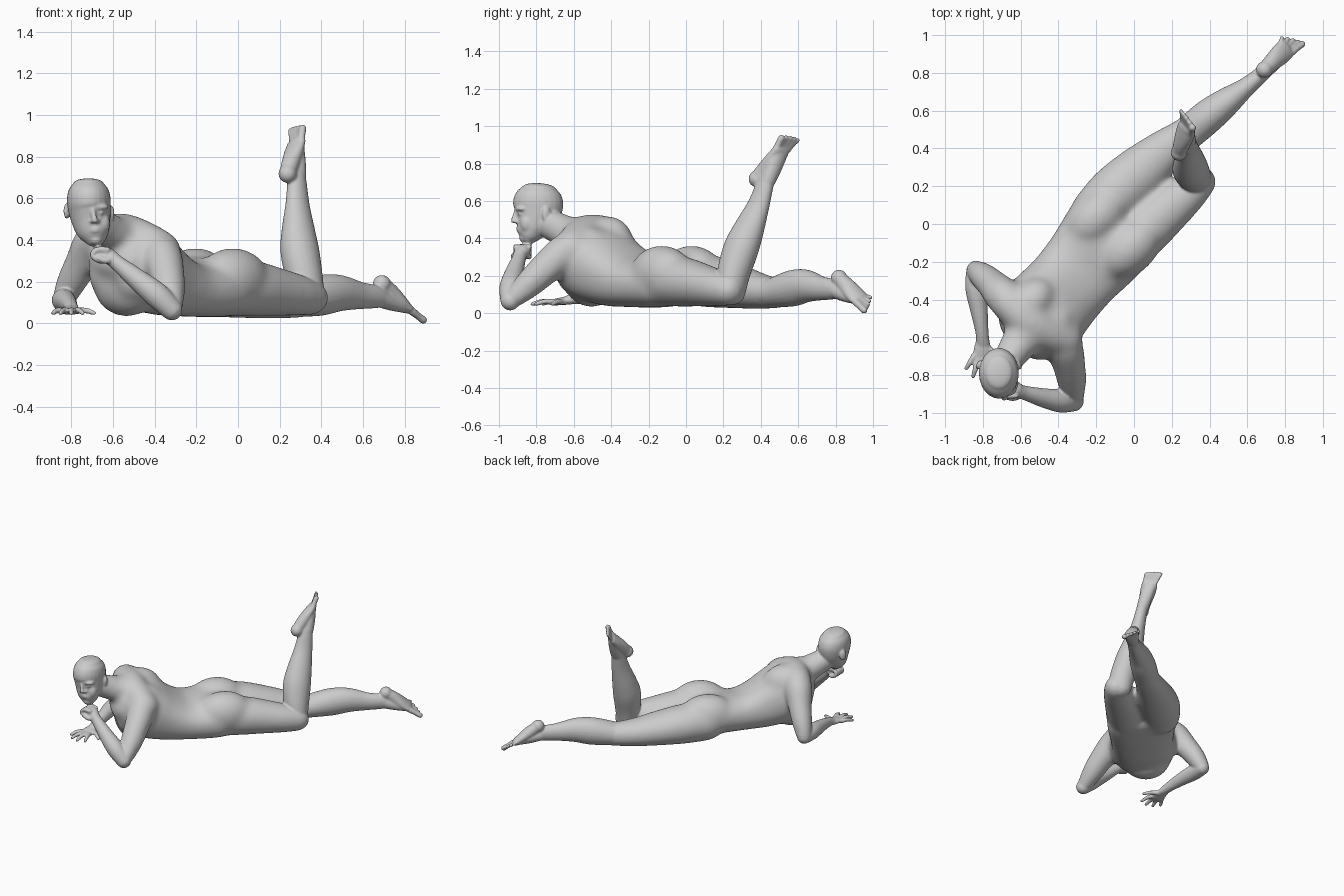
import bpy, bmesh, math
from mathutils import Vector, Matrix

bm = bmesh.new()
N = 24


def spline(rows, steps=5):
    # Catmull-Rom through rows of (x, y, z, half width, half depth)
    p = [rows[0]] + rows + [rows[-1]]
    out = []
    for i in range(1, len(p) - 2):
        for k in range(steps):
            t = k / steps
            out.append([0.5 * (2 * b + (c - a) * t + (2 * a - 5 * b + 4 * c - d) * t * t
                               + (3 * b - a - 3 * c + d) * t ** 3)
                        for a, b, c, d in zip(p[i - 1], p[i], p[i + 1], p[i + 2])])
    return out + [list(rows[-1])]


def tube(rows, side=(0.74, -0.67, 0), power=2.0, cap=1.0):
    # lofted limb with rounded ends
    rows = [tuple(r) if len(r) == 5 else (*r, r[3]) for r in rows]
    pts = spline(rows)
    pos = [Vector(r[:3]) for r in pts]
    tan = [(pos[min(i + 1, len(pos) - 1)] - pos[max(i - 1, 0)]).normalized() for i in range(len(pos))]
    secs = [(pos[i], tan[i], r[3], r[4]) for i, r in enumerate(pts)]

    def ends(s, sign):
        c, t, a, b = s
        e = min(a, b) * cap
        return [(c + t * sign * e * math.sin(q), t, a * math.cos(q), b * math.cos(q))
                for q in (0.4, 0.8, 1.15, 1.4)]
    secs = ends(secs[0], -1)[::-1] + secs + ends(secs[-1], 1)
    rings = []
    for c, t, a, b in secs:
        u = Vector(side)
        u = (u - t * u.dot(t)).normalized()
        v = t.cross(u)
        ring = []
        for k in range(N):
            q = 2 * math.pi * k / N
            cx, sy = math.cos(q), math.sin(q)
            cx = math.copysign(abs(cx) ** (2 / power), cx)
            sy = math.copysign(abs(sy) ** (2 / power), sy)
            ring.append(bm.verts.new(c + u * a * cx + v * b * sy))
        rings.append(ring)
    for r, s in zip(rings, rings[1:]):
        for k in range(N):
            bm.faces.new((r[k], r[(k + 1) % N], s[(k + 1) % N], s[k]))
    bm.faces.new(rings[0][::-1])
    bm.faces.new(rings[-1])


def blob(c, r, yaw=0):
    m = Matrix.Translation(c) @ Matrix.Rotation(math.radians(yaw), 4, 'Z') @ Matrix.Diagonal((*r, 1))
    bmesh.ops.create_uvsphere(bm, u_segments=24, v_segments=16, radius=1, matrix=m)


def skin(name, voxel, rounds):
    # merge everything in bm into one smooth object
    bmesh.ops.recalc_face_normals(bm, faces=bm.faces)
    me = bpy.data.meshes.new(name)
    bm.to_mesh(me)
    bm.clear()
    ob = bpy.data.objects.new(name, me)
    bpy.context.collection.objects.link(ob)
    bpy.ops.object.select_all(action='DESELECT')
    bpy.context.view_layer.objects.active = ob
    ob.select_set(True)
    rm = ob.modifiers.new("skin", 'REMESH')
    rm.mode = 'VOXEL'
    rm.voxel_size = voxel
    sm = ob.modifiers.new("soften", 'SMOOTH')
    sm.factor = 0.5
    sm.iterations = rounds
    bpy.ops.object.convert(target='MESH')
    return bpy.context.view_layer.objects.active


# torso, raised at the chest and rolled towards the fist arm
tube([(-0.08, -0.02, 0.175, 0.24, 0.13), (-0.135, -0.068, 0.18, 0.257, 0.137),
      (-0.20, -0.15, 0.178, 0.247, 0.137), (-0.287, -0.252, 0.18, 0.23, 0.138),
      (-0.372, -0.352, 0.207, 0.225, 0.167), (-0.455, -0.445, 0.255, 0.235, 0.195),
      (-0.52, -0.52, 0.305, 0.23, 0.185), (-0.57, -0.575, 0.35, 0.18, 0.14)],
     side=(0.73, -0.66, -0.17), power=2.4, cap=0.6)
# glutes
blob((-0.205, 0.03, 0.215), (0.20, 0.138, 0.152), 42)
blob((-0.025, -0.13, 0.215), (0.20, 0.138, 0.152), 42)
# upper back, shoulder blades and chest
tube([(-0.37, -0.61, 0.35, 0.10), (-0.46, -0.57, 0.395, 0.105), (-0.56, -0.51, 0.425, 0.11),
      (-0.66, -0.42, 0.42, 0.10)], side=(0, 0, 1))
blob((-0.55, -0.42, 0.38), (0.16, 0.12, 0.145), 45)
blob((-0.43, -0.53, 0.34), (0.15, 0.11, 0.13), 45)
blob((-0.535, -0.505, 0.2), (0.14, 0.18, 0.165), 48)
blob((-0.62, -0.49, 0.25), (0.10, 0.10, 0.13))
blob((-0.50, -0.61, 0.23), (0.10, 0.09, 0.12))
# neck base
tube([(-0.53, -0.53, 0.41, 0.12, 0.11), (-0.61, -0.635, 0.435, 0.10, 0.09), (-0.68, -0.735, 0.485, 0.078, 0.08)])
# upper arms
tube([(-0.62, -0.45, 0.41, 0.095), (-0.69, -0.385, 0.395, 0.099), (-0.745, -0.325, 0.30, 0.085),
      (-0.80, -0.275, 0.20, 0.074), (-0.838, -0.245, 0.118, 0.058)])
tube([(-0.45, -0.56, 0.34, 0.095), (-0.375, -0.64, 0.335, 0.10), (-0.345, -0.74, 0.253, 0.09),
      (-0.328, -0.84, 0.16, 0.078), (-0.318, -0.925, 0.082, 0.057)])
# thighs
tube([(-0.205, 0.05, 0.175, 0.14, 0.135), (-0.10, 0.16, 0.17, 0.15, 0.138), (0.03, 0.275, 0.147, 0.142, 0.12),
      (0.15, 0.38, 0.124, 0.117, 0.1), (0.262, 0.465, 0.112, 0.095, 0.086), (0.305, 0.50, 0.115, 0.088, 0.085)])
tube([(-0.02, -0.11, 0.175, 0.135, 0.135), (0.08, -0.01, 0.17, 0.14, 0.134), (0.19, 0.085, 0.154, 0.125, 0.117),
      (0.28, 0.16, 0.14, 0.108, 0.102), (0.35, 0.225, 0.127, 0.09, 0.087)])
core = skin("body_core", 0.012, 45)
bm.from_mesh(core.data)
bpy.data.objects.remove(core)

# head and neck, stacked sections tilted a little sideways
tube([(-0.61, -0.645, 0.44, 0.085, 0.085), (-0.68, -0.74, 0.49, 0.074, 0.078), (-0.70, -0.77, 0.55, 0.07, 0.07)])
tube([(-0.683, -0.85, 0.388, 0.038, 0.032), (-0.687, -0.841, 0.415, 0.062, 0.058),
      (-0.695, -0.828, 0.45, 0.081, 0.082), (-0.705, -0.807, 0.50, 0.094, 0.111),
      (-0.712, -0.793, 0.55, 0.102, 0.129), (-0.716, -0.79, 0.60, 0.105, 0.134),
      (-0.717, -0.787, 0.645, 0.096, 0.119), (-0.717, -0.785, 0.675, 0.074, 0.09)],
     side=(1, 0, 0), cap=0.33)
# nose, brow, cheeks, eyelids, ears
tube([(-0.699, -0.907, 0.56, 0.010), (-0.692, -0.917, 0.525, 0.011), (-0.687, -0.923, 0.498, 0.014)], side=(1, 0, 0))
for s in (-1, 1):
    blob((-0.687 + s * 0.014, -0.908, 0.494), (0.011, 0.014, 0.009))
    blob((-0.701 + s * 0.042, -0.886, 0.566 - s * 0.004), (0.042, 0.024, 0.015), s * 20)
    blob((-0.694 + s * 0.045, -0.853, 0.487 - s * 0.004), (0.036, 0.034, 0.05), s * 35)
    blob((-0.697 + s * 0.038, -0.887, 0.54 - s * 0.004), (0.018, 0.014, 0.010))
    blob((-0.715 + s * 0.106, -0.745, 0.537 - s * 0.006), (0.013, 0.026, 0.040), s * 25)
# lips and chin
blob((-0.687, -0.866, 0.458), (0.052, 0.036, 0.055))
for z in (0.447, 0.460):
    blob((-0.686, -0.894, z), (0.026, 0.014, 0.008))
blob((-0.683, -0.868, 0.407), (0.030, 0.024, 0.026))

# resting forearm and open hand
tube([(-0.838, -0.245, 0.112, 0.050), (-0.837, -0.34, 0.115, 0.056), (-0.82, -0.46, 0.105, 0.046),
      (-0.805, -0.57, 0.088, 0.035), (-0.80, -0.63, 0.075, 0.036, 0.025)], side=(1, 0, 0))
tube([(-0.80, -0.62, 0.073, 0.037, 0.023), (-0.803, -0.665, 0.068, 0.046, 0.021),
      (-0.807, -0.71, 0.062, 0.048, 0.017)], side=(1, 0, 0))
for bx, by, tx, ty in ((-0.845, -0.695, -0.888, -0.765), (-0.825, -0.715, -0.852, -0.808),
                       (-0.80, -0.715, -0.80, -0.822), (-0.775, -0.71, -0.745, -0.802),
                       (-0.775, -0.655, -0.69, -0.715)):
    tube([(bx, by, 0.064, 0.0165), ((bx + tx) / 2, (by + ty) / 2, 0.066, 0.0145), (tx, ty, 0.053, 0.011)])

# forearm propping the chin
tube([(-0.318, -0.94, 0.070, 0.052), (-0.39, -0.937, 0.14, 0.061), (-0.48, -0.92, 0.213, 0.051),
      (-0.575, -0.895, 0.29, 0.038), (-0.61, -0.885, 0.32, 0.037)], side=(0, 1, 0))
# fist
blob((-0.635, -0.875, 0.335), (0.050, 0.044, 0.036))
for k in range(4):
    y = -0.91 + k * 0.024
    tube([(-0.625, y, 0.358, 0.014), (-0.675, y, 0.357, 0.015), (-0.698, y, 0.332, 0.014),
          (-0.672, y, 0.307, 0.014), (-0.645, y, 0.305, 0.013)], side=(0, 1, 0))
tube([(-0.60, -0.905, 0.315, 0.017), (-0.635, -0.922, 0.305, 0.016), (-0.668, -0.92, 0.318, 0.013)], side=(0, 1, 0))

# shins: straight leg, then bent leg
tube([(0.20, 0.415, 0.118, 0.096, 0.083), (0.265, 0.463, 0.113, 0.09, 0.08), (0.39, 0.568, 0.137, 0.09, 0.097),
      (0.485, 0.642, 0.149, 0.077, 0.088), (0.59, 0.722, 0.137, 0.052, 0.065), (0.66, 0.78, 0.132, 0.043, 0.056),
      (0.69, 0.81, 0.125, 0.041, 0.047)])
tube([(0.338, 0.24, 0.12, 0.085, 0.072), (0.317, 0.258, 0.23, 0.089, 0.09), (0.297, 0.295, 0.35, 0.09, 0.098),
      (0.29, 0.335, 0.45, 0.075, 0.088), (0.286, 0.387, 0.58, 0.050, 0.066), (0.283, 0.418, 0.68, 0.042, 0.053),
      (0.28, 0.43, 0.72, 0.040, 0.046)])


def foot(heel, ankle, ball, tip, side):
    h, a, b, t = map(Vector, (heel, ankle, ball, tip))
    s = Vector(side).normalized()
    blob(h, (0.044, 0.044, 0.044))
    tube([(*h, 0.039, 0.039), (*h.lerp(b, 0.35), 0.046, 0.042),
          (*h.lerp(b, 0.7), 0.056, 0.035), (*b, 0.058, 0.026)], side=s)
    tube([(*a, 0.042, 0.044), (*a.lerp(b, 0.45), 0.047, 0.040), (*b, 0.048, 0.026)], side=s)
    # toes, big one on the inner side
    for k, (r, l) in enumerate(((0.020, 1), (0.0145, 1.0), (0.0135, 0.94), (0.013, 0.84), (0.012, 0.7))):
        o = s * (0.043 - k * 0.023)
        tube([(*(b + o * 0.95), r), (*(b.lerp(t, 0.55 * l) + o * 1.14), r * 0.88),
              (*(b.lerp(t, l) + o * 1.3), r * 0.95)], side=s)


foot((0.69, 0.818, 0.192), (0.68, 0.80, 0.125), (0.803, 0.925, 0.082), (0.846, 0.975, 0.047), (0.8, -0.42, -0.5))
foot((0.238, 0.378, 0.722), (0.285, 0.435, 0.71), (0.28, 0.508, 0.87), (0.282, 0.558, 0.945), (0.5, -0.85, -0.1))

# final skin, standing on the ground
body = skin("reclining_figure", 0.0068, 5)
low = min(v.co.z for v in body.data.vertices)
body.data.transform(Matrix.Translation((0, 0, -low)))
body.data.shade_smooth()
